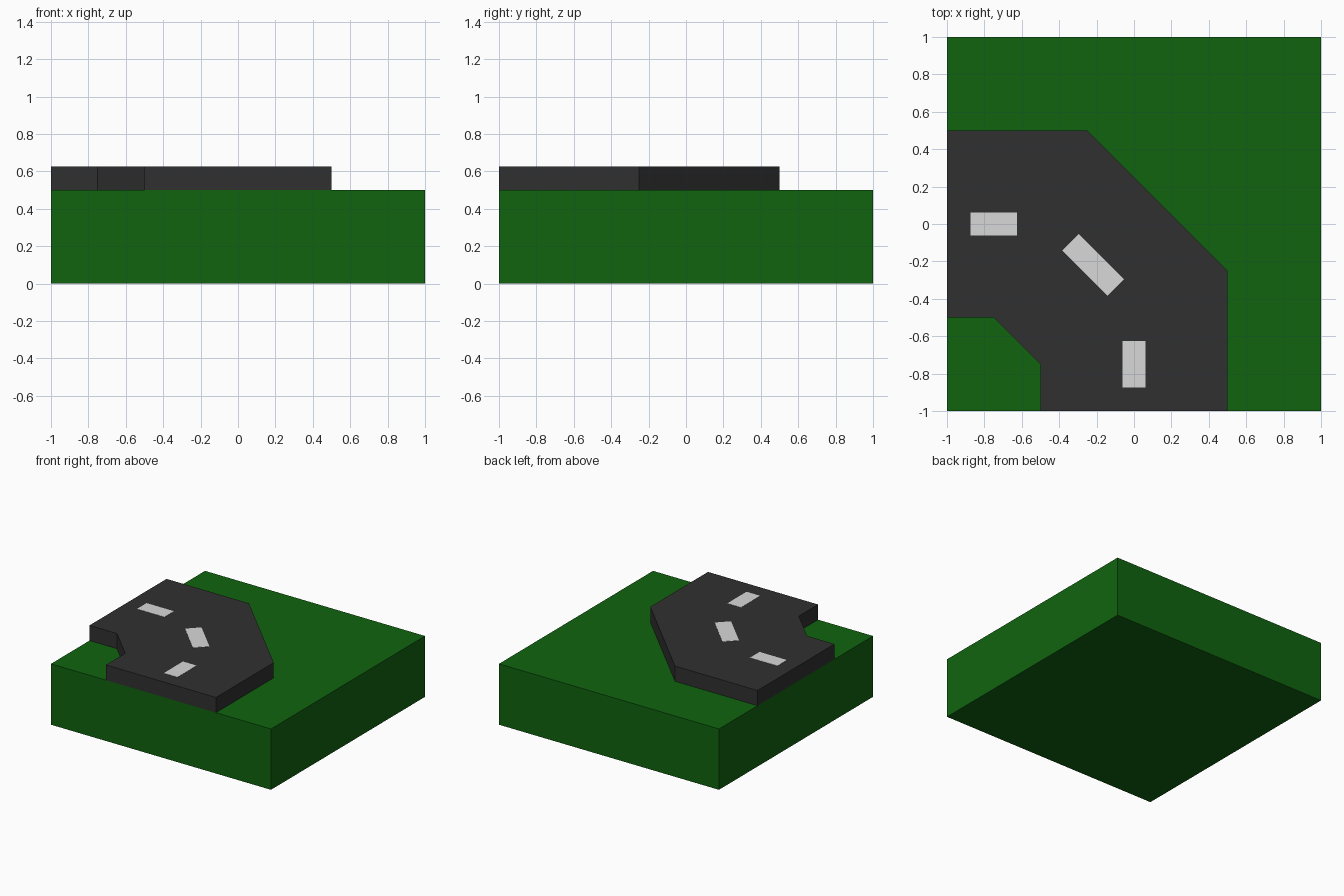
import bpy, bmesh, math

if "Cube" in bpy.data.objects:
    bpy.data.objects.remove(bpy.data.objects["Cube"])


def material(name, rgb):
    m = bpy.data.materials.new(name)
    m.diffuse_color = (*rgb, 1)
    m.use_nodes = True
    m.node_tree.nodes["Principled BSDF"].inputs["Base Color"].default_value = m.diffuse_color
    return m


GRASS = material("grass green", (0.005, 0.127, 0.005))
ASPHALT = material("asphalt grey", (0.031, 0.030, 0.031))
PAINT = material("line paint", (0.69, 0.69, 0.69))


def prism(name, outline, z0, z1, mat):
    """Extrude a counter-clockwise outline from z0 to z1."""
    bm = bmesh.new()
    base = bm.faces.new([bm.verts.new((x, y, z0)) for x, y in outline])
    top = bmesh.ops.extrude_face_region(bm, geom=[base], use_keep_orig=True)["geom"]
    bmesh.ops.translate(bm, vec=(0, 0, z1 - z0),
                        verts=[v for v in top if isinstance(v, bmesh.types.BMVert)])
    bmesh.ops.recalc_face_normals(bm, faces=bm.faces[:])
    me = bpy.data.meshes.new(name)
    bm.to_mesh(me)
    bm.free()
    me.materials.append(mat)
    ob = bpy.data.objects.new(name, me)
    bpy.context.collection.objects.link(ob)
    return ob


# Grass block
prism("grass_block", [(-1, -1), (1, -1), (1, 1), (-1, 1)], 0, 0.5, GRASS)

# Road corner with chamfered inner and outer bends
prism("road_corner", [(-0.5, -1), (0.5, -1), (0.5, -0.25), (-0.25, 0.5),
                      (-1, 0.5), (-1, -0.5), (-0.75, -0.5), (-0.5, -0.75)],
      0.5, 0.625, ASPHALT)

# Painted lane dashes: centre, length, angle
dashes = [(-0.75, 0, 0.25, 0), (-0.218, -0.218, 0.341, -45), (0, -0.75, 0.25, 90)]
for i, (x, y, length, angle) in enumerate(dashes):
    h, w = length / 2, 0.0625
    dash = prism(f"lane_dash_{i + 1}", [(-h, -w), (h, -w), (h, w), (-h, w)],
                 0, 0.002, PAINT)
    dash.location = (x, y, 0.625)
    dash.rotation_euler.z = math.radians(angle)
